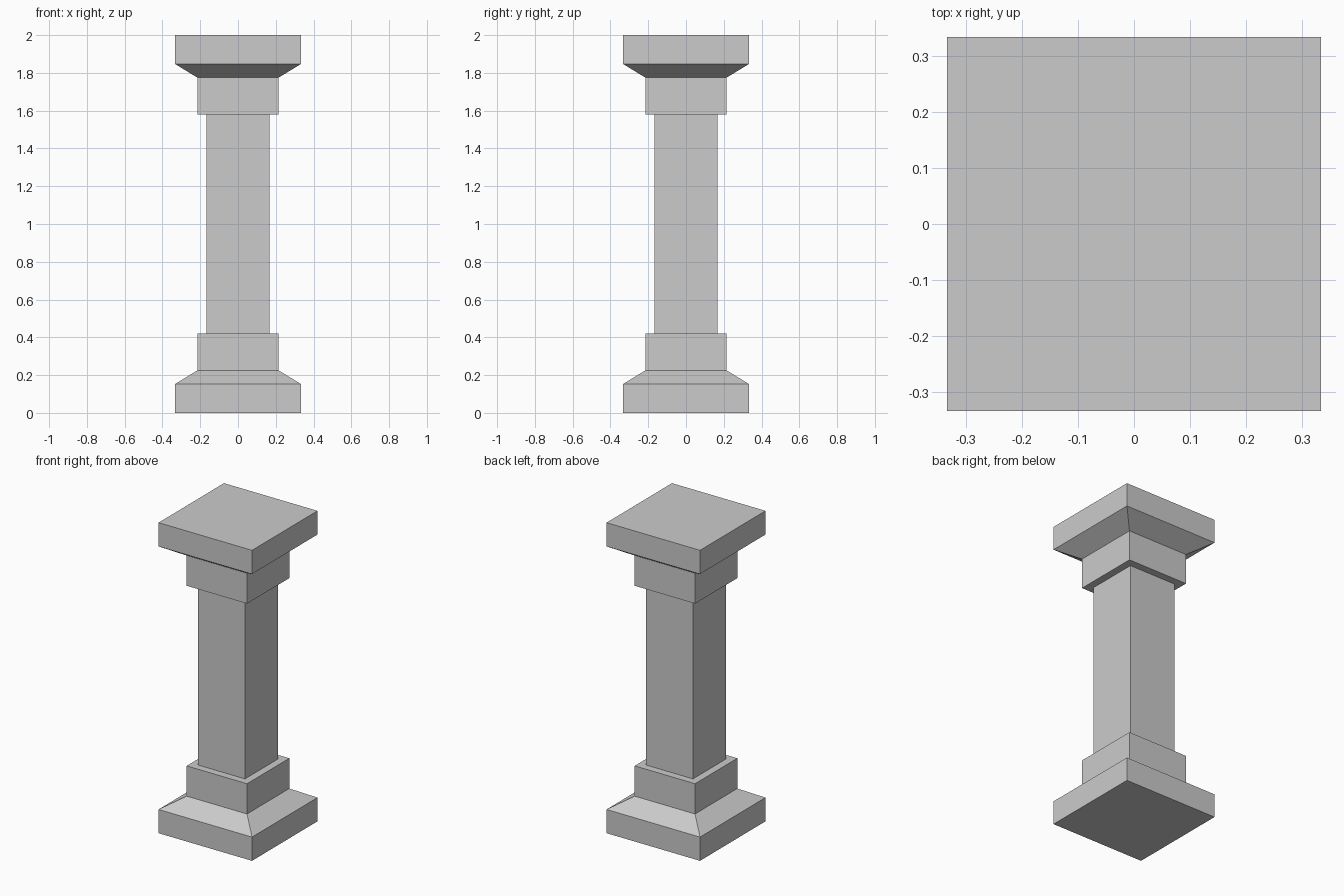
import bpy
import bmesh

if "Cube" in bpy.data.objects:
    bpy.data.objects.remove(bpy.data.objects["Cube"])

# Half profile from the ground up: (half width, height)
lower = [(0.333, 0.0), (0.333, 0.153), (0.215, 0.225), (0.215, 0.42), (0.167, 0.42)]
# The capital mirrors the base about mid height
profile = lower + [(w, 2.0 - z) for w, z in reversed(lower)]


def square_ring(bm, w, z):
    return [bm.verts.new((sx * w, sy * w, z))
            for sx, sy in ((-1, -1), (1, -1), (1, 1), (-1, 1))]


# Square pillar: plinth, sloped moulding, collar, shaft and mirrored capital
bm = bmesh.new()
rings = [square_ring(bm, w, z) for w, z in profile]
for a, b in zip(rings, rings[1:]):
    for i in range(4):
        j = (i + 1) % 4
        bm.faces.new((a[i], a[j], b[j], b[i]))
bm.faces.new(rings[0][::-1])
bm.faces.new(rings[-1])
bmesh.ops.recalc_face_normals(bm, faces=bm.faces)

mesh = bpy.data.meshes.new("square_pillar")
bm.to_mesh(mesh)
bm.free()
pillar = bpy.data.objects.new("square_pillar", mesh)
bpy.context.collection.objects.link(pillar)
